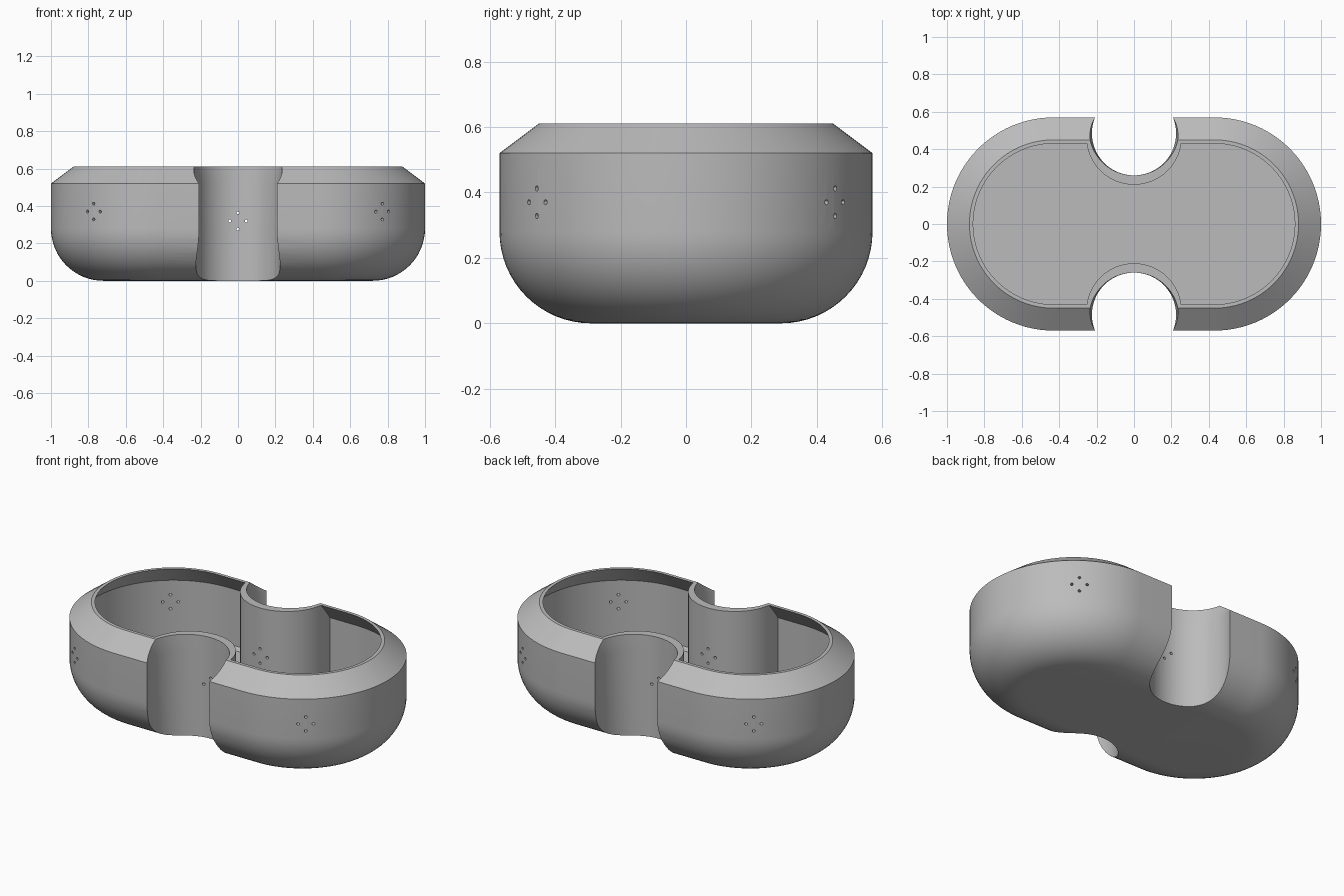
import bpy, bmesh, math
from mathutils import Matrix, Vector

cube = bpy.data.objects.get("Cube")
if cube:
    bpy.data.objects.remove(cube, do_unlink=True)

RADIUS, LOBE_X, TOP = 0.57, 0.43, 0.61
FILLET = 0.28

grey = bpy.data.materials.new("plain_grey")
grey.use_nodes = True
colour = (0.5, 0.5, 0.5, 1)
grey.diffuse_color = colour
grey.node_tree.nodes["Principled BSDF"].inputs["Base Color"].default_value = colour


def make_object(name, bm):
    bmesh.ops.recalc_face_normals(bm, faces=bm.faces[:])
    mesh = bpy.data.meshes.new(name)
    bm.to_mesh(mesh)
    bm.free()
    mesh.materials.append(grey)
    obj = bpy.data.objects.new(name, mesh)
    bpy.context.collection.objects.link(obj)
    return obj


def loft(name, rings):
    """Capped solid through a stack of equal-length rings."""
    bm = bmesh.new()
    loops = [[bm.verts.new(p) for p in ring] for ring in rings]
    for a, b in zip(loops, loops[1:]):
        for i in range(len(a)):
            j = (i + 1) % len(a)
            bm.faces.new((a[i], a[j], b[j], b[i]))
    bm.faces.new(loops[0][::-1])
    bm.faces.new(loops[-1])
    return make_object(name, bm)


def stadium(inset, z, steps=48):
    r = RADIUS - inset
    points = []
    for side in (1, -1):
        for i in range(steps + 1):
            a = math.pi * (i / steps - 0.5)
            points.append((side * (LOBE_X + r * math.cos(a)), side * r * math.sin(a), z))
    return points


def circle(y, r, z, steps=96):
    angles = [math.tau * (i + 0.5) / steps for i in range(steps)]
    return [(r * math.cos(a), y + r * math.sin(a), z) for a in angles]


def subtract(obj, cutter):
    """Cut one solid from another and discard the cutter."""
    mod = obj.modifiers.new("cut", 'BOOLEAN')
    mod.operation = 'DIFFERENCE'
    mod.solver = 'EXACT'
    mod.object = cutter
    cutter.hide_render = True
    graph = bpy.context.evaluated_depsgraph_get()
    mesh = bpy.data.meshes.new_from_object(obj.evaluated_get(graph))
    obj.modifiers.clear()
    obj.data = mesh
    bpy.data.objects.remove(cutter, do_unlink=True)


# Outer shell: rounded base, upright wall, bevelled rim
profile = []
for i in range(17):
    a = math.pi / 2 * i / 16
    profile.append((FILLET * (1 - math.sin(a)), FILLET * (1 - math.cos(a))))
profile += [(0, 0.52), (0.12, TOP)]
shell = loft("bowl_shell", [stadium(*p) for p in profile])

# Hollow inside, leaving material around the two notches
hollow = [(0.065, 0.14), (0.05, 0.16), (0.05, 0.5), (0.14, TOP), (0.14, 0.7)]
cavity = loft("cavity_cutter", [stadium(*p) for p in hollow])
for side in (1, -1):
    subtract(cavity, loft("notch_wall", [circle(side * 0.465, 0.255, z) for z in (-0.1, 0.9)]))
subtract(shell, cavity)

# Front and back notches, flared slightly at the rim
for side in (1, -1):
    notch = [(0.485, 0.225, -0.1), (0.485, 0.225, 0.52), (0.515, 0.255, 0.7)]
    subtract(shell, loft("notch_cutter", [circle(side * y, r, z) for y, r, z in notch]))

# Diamond clusters of small through holes
bm = bmesh.new()


def hole_cluster(centre, direction, spread):
    direction = Vector(direction).normalized()
    across = Vector((-direction.y, direction.x, 0))
    turn = direction.to_track_quat('Z', 'Y').to_matrix().to_4x4()
    for u, v in ((1, 0), (-1, 0), (0, 1), (0, -1)):
        place = Vector(centre) + across * u * spread + Vector((0, 0, v * spread))
        bmesh.ops.create_cone(bm, cap_ends=True, segments=12, radius1=0.008, radius2=0.008,
                              depth=0.16, matrix=Matrix.Translation(place) @ turn)


for sy in (1, -1):
    hole_cluster((0, sy * 0.235, 0.32), (0, sy, 0), 0.044)
    for sx in (1, -1):
        dx, dy = sx * 0.6, sy * 0.8
        hole_cluster((sx * LOBE_X + 0.545 * dx, 0.545 * dy, 0.37), (dx, dy, 0), 0.042)
subtract(shell, make_object("hole_cutter", bm))

# Smooth curves with crisp rim edges
bpy.ops.object.select_all(action='DESELECT')
shell.select_set(True)
bpy.context.view_layer.objects.active = shell
bpy.ops.object.shade_smooth_by_angle(angle=math.radians(25))
